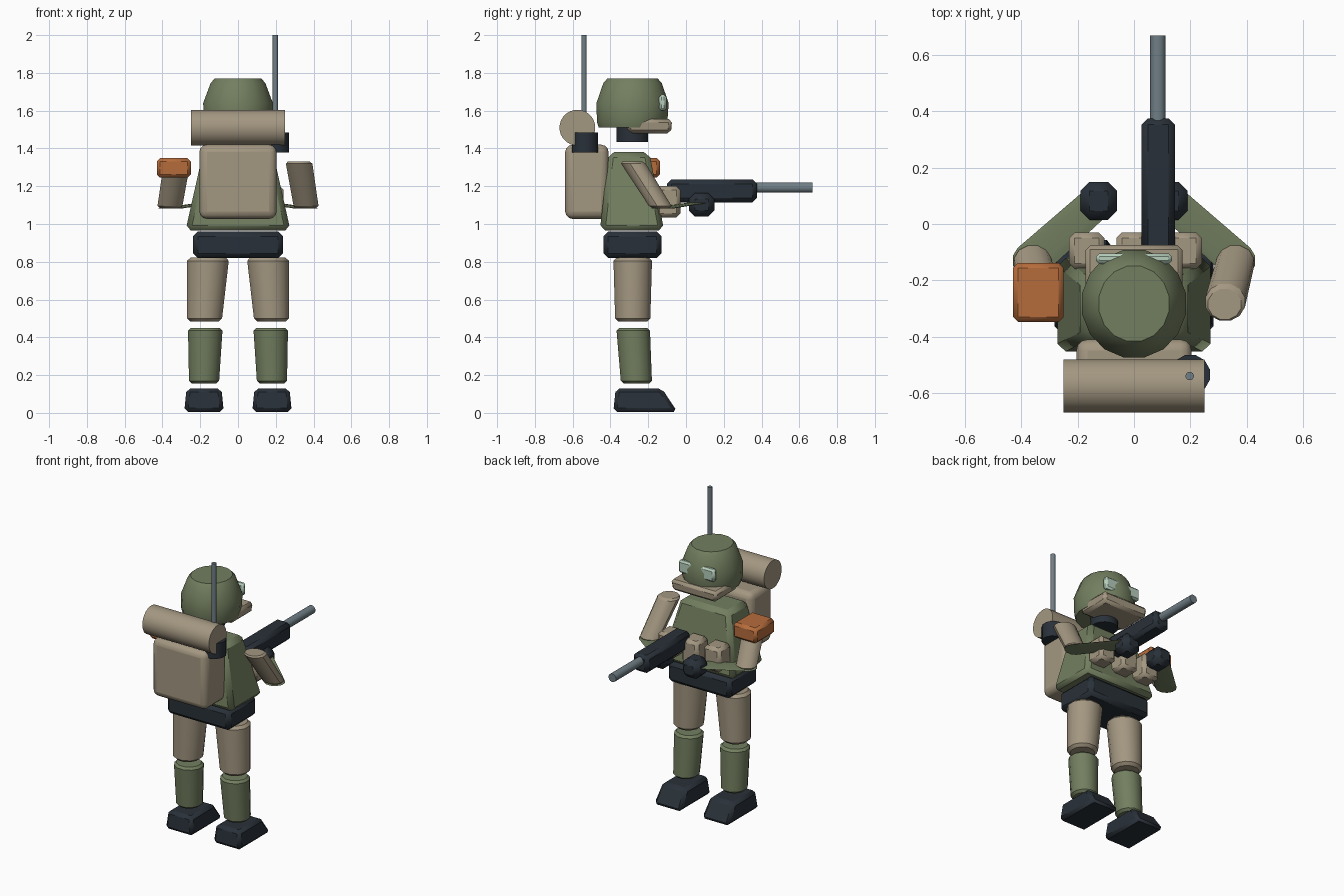
import bpy, bmesh, math
from mathutils import Vector

cube = bpy.data.objects.get("Cube")
if cube:
    bpy.data.objects.remove(cube, do_unlink=True)


def material(name, rgb):
    m = bpy.data.materials.new(name)
    m.use_nodes = True
    m.diffuse_color = (*rgb, 1)
    m.node_tree.nodes["Principled BSDF"].inputs["Base Color"].default_value = (*rgb, 1)
    return m


GREEN = material("olive_green", (0.17, 0.21, 0.115))
TAN = material("tan_cloth", (0.37, 0.31, 0.22))
NAVY = material("dark_navy", (0.022, 0.03, 0.04))
ORANGE = material("burnt_orange", (0.47, 0.15, 0.045))
STEEL = material("steel_grey", (0.16, 0.21, 0.235))
MINT = material("pale_mint", (0.47, 0.62, 0.50))


def loft(name, mat, rings, sides=12, bevel=0.0, segments=1, angle=35):
    """Stack horizontal rings given as (x, y, z, half width, half depth)."""
    bm = bmesh.new()
    start = math.pi / 4 if sides == 4 else math.pi / sides
    grow = math.sqrt(2) if sides == 4 else 1
    loops = []
    for x, y, z, rx, ry in rings:
        turns = [start + math.tau * i / sides for i in range(sides)]
        loops.append([bm.verts.new((x + grow * rx * math.cos(a), y + grow * ry * math.sin(a), z))
                      for a in turns])
    for low, high in zip(loops, loops[1:]):
        for i in range(sides):
            j = (i + 1) % sides
            bm.faces.new((low[i], low[j], high[j], high[i]))
    bm.faces.new(loops[0])
    bm.faces.new(loops[-1])
    bmesh.ops.recalc_face_normals(bm, faces=bm.faces)
    mesh = bpy.data.meshes.new(name)
    bm.to_mesh(mesh)
    bm.free()
    obj = bpy.data.objects.new(name, mesh)
    bpy.context.collection.objects.link(obj)
    mesh.materials.append(mat)
    if bevel:
        mod = obj.modifiers.new("Bevel", "BEVEL")
        mod.width, mod.segments = bevel, segments
        mod.limit_method, mod.angle_limit = "ANGLE", math.radians(40)
    bpy.ops.object.select_all(action="DESELECT")
    obj.select_set(True)
    bpy.context.view_layer.objects.active = obj
    bpy.ops.object.shade_smooth_by_angle(angle=math.radians(angle))
    return obj


def box(name, mat, low, high, bevel=0.02, segments=1):
    lo, hi = Vector(low), Vector(high)
    c, h = (lo + hi) / 2, (hi - lo) / 2
    return loft(name, mat, [(c.x, c.y, lo.z, h.x, h.y), (c.x, c.y, hi.z, h.x, h.y)], 4, bevel, segments)


def rod(name, mat, centre, radius, length, axis, sides=24):
    obj = loft(name, mat, [(0, 0, -length / 2, radius, radius), (0, 0, length / 2, radius, radius)], sides)
    obj.location = centre
    obj.rotation_euler = {"x": (0, math.pi / 2, 0), "y": (math.pi / 2, 0, 0), "z": (0, 0, 0)}[axis]
    return obj


# Legs, arms and hands on both sides
for side, s in (("left", 1), ("right", -1)):
    loft(side + "_boot", NAVY, [(s * 0.18, -0.215, 0.005, 0.105, 0.17),
                                (s * 0.18, -0.25, 0.13, 0.092, 0.122)], 4, 0.02)
    loft(side + "_shin", GREEN, [(s * 0.18, -0.262, 0.155, 0.082, 0.085),
                                 (s * 0.173, -0.28, 0.45, 0.095, 0.092)], 12, 0.015)
    loft(side + "_thigh", TAN, [(s * 0.178, -0.282, 0.483, 0.095, 0.096),
                                (s * 0.158, -0.282, 0.823, 0.115, 0.106)], 12, 0.018)
    loft(side + "_upper_arm", TAN, [(s * 0.362, -0.13, 1.085, 0.068, 0.062),
                                    (s * 0.322, -0.285, 1.33, 0.073, 0.068)], 12, 0.012)
    loft(side + "_forearm", GREEN, [(s * 0.365, -0.13, 1.082, 0.068, 0.064),
                                    (s * 0.13, 0.08, 1.115, 0.06, 0.06)], 12)
    box(side + "_hand", NAVY, (s * 0.125 - 0.065, 0.015, 1.04),
        (s * 0.125 + 0.065, 0.15, 1.165), 0.032)

# Torso
box("belt", NAVY, (-0.238, -0.437, 0.82), (0.238, -0.13, 0.96), 0.025)
loft("torso", GREEN, [(0, -0.286, 0.965, 0.278, 0.17), (0, -0.302, 1.38, 0.185, 0.108)], 4, 0.028)
for label, x in (("right", -0.168), ("middle", 0.0), ("left", 0.178)):
    box(label + "_pouch", TAN, (x - 0.063, -0.16, 1.035), (x + 0.063, -0.03, 1.2), 0.02)
box("shoulder_pad", ORANGE, (-0.43, -0.348, 1.245), (-0.25, -0.138, 1.35), 0.018)

# Head
loft("neck", NAVY, [(0, -0.285, 1.435, 0.085, 0.085), (0, -0.285, 1.53, 0.085, 0.085)], 16)
loft("helmet", GREEN, [(0, -0.285, 1.51, 0.175, 0.18), (0, -0.285, 1.54, 0.184, 0.19),
                       (0, -0.283, 1.64, 0.188, 0.195), (0, -0.283, 1.745, 0.148, 0.158),
                       (0, -0.283, 1.77, 0.127, 0.136)], 16)
loft("visor_brim", TAN, [(0, -0.19, 1.48, 0.165, 0.11), (0, -0.205, 1.555, 0.175, 0.132)], 4, 0.018)
box("goggles", MINT, (-0.135, -0.142, 1.6), (0.135, -0.104, 1.685), 0.012)

# Pack
box("backpack", TAN, (-0.205, -0.64, 1.027), (0.205, -0.41, 1.42), 0.04, 3)
rod("bedroll", TAN, (0, -0.575, 1.51), 0.095, 0.5, "x")
rod("radio", NAVY, (0.2, -0.535, 1.432), 0.072, 0.105, "z", 12)
rod("antenna", STEEL, (0.198, -0.54, 1.72), 0.015, 0.56, "z", 12)

# Rifle
box("rifle_body", NAVY, (0.027, -0.1, 1.115), (0.145, 0.375, 1.235), 0.022)
rod("rifle_barrel", STEEL, (0.085, 0.5, 1.193), 0.028, 0.34, "y", 16)
